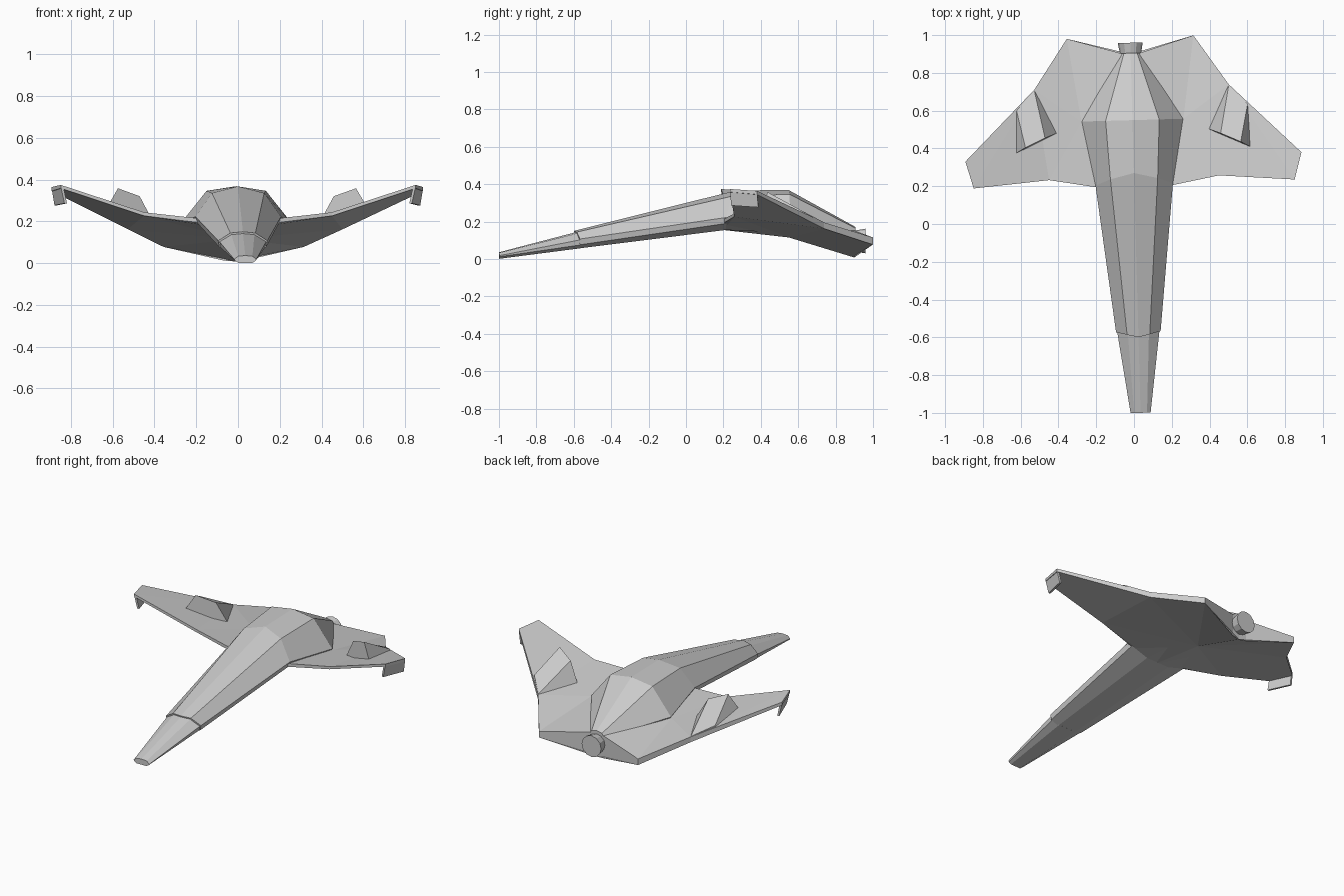
import bpy, bmesh, math

YAW = 0.028       # the whole craft is turned slightly
SHIFT = 0.007


def finish(name, bm):
    bmesh.ops.recalc_face_normals(bm, faces=bm.faces[:])
    me = bpy.data.meshes.new(name)
    bm.to_mesh(me)
    bm.free()
    ob = bpy.data.objects.new(name, me)
    bpy.context.collection.objects.link(ob)
    ob.rotation_euler.z = YAW
    ob.location.x = SHIFT
    return ob


def mirrored(name, verts, faces):
    """Build the right half and a joined mirror copy."""
    bm = bmesh.new()
    for side in (1, -1):
        vs = [bm.verts.new((x * side, y, z)) for x, y, z in verts]
        for f in faces:
            bm.faces.new([vs[i] for i in f])
    bmesh.ops.remove_doubles(bm, verts=bm.verts[:], dist=0.0005)
    return finish(name, bm)


def loft(name, stations):
    """Half sections: ridge, shoulder, upper side, lower side, belly edge, keel."""
    verts, faces = [], []
    for y, w, ws, wb, zt, zs, zu, zl, zb, dy in stations:
        verts += [(0, y + dy, zt), (ws, y + dy * 0.5, zs), (w, y, zu),
                  (w * 0.95, y, zl), (wb, y, zb), (0, y, zb)]
    n = 6
    for s in range(len(stations) - 1):
        for i in range(n - 1):
            a = s * n + i
            faces.append((a, a + 1, a + n + 1, a + n))
    last = (len(stations) - 1) * n
    faces += [tuple(range(n)), tuple(range(last, last + n))]
    return mirrored(name, verts, faces)


# nose cap: y, width, shoulder, belly, z top/shoulder/upper/lower/belly, ridge shift
loft("nose_cap", [
    (-1.0, 0.053, 0.034, 0.034, 0.036, 0.033, 0.018, 0.012, 0.001, 0),
    (-0.56, 0.113, 0.056, 0.06, 0.143, 0.138, 0.104, 0.076, 0.058, -0.03)])

# fuselage with raised rear hump
loft("fuselage", [
    (-0.57, 0.118, 0.06, 0.06, 0.15, 0.144, 0.107, 0.076, 0.057, -0.03),
    (0.21, 0.205, 0.125, 0.08, 0.367, 0.335, 0.222, 0.19, 0.155, 0.06),
    (0.55, 0.268, 0.142, 0.08, 0.368, 0.346, 0.188, 0.168, 0.14, 0),
    (0.905, 0.05, 0.035, 0.03, 0.172, 0.165, 0.14, 0.1, 0.05, 0)])

# wings: planform outline with top and bottom heights
outline = [(0.2, 0.2, 0.215, 0.195), (0.45, 0.245, 0.243, 0.226),
           (0.85, 0.212, 0.374, 0.358), (0.89, 0.355, 0.364, 0.345),
           (0.515, 0.725, 0.195, 0.162), (0.335, 0.99, 0.115, 0.077),
           (0.05, 0.905, 0.15, 0.012)]
verts = [(x, y, t) for x, y, t, b in outline] + [(x, y, b) for x, y, t, b in outline]
verts += [(0.27, 0.55, 0.18), (0, 0.2, 0.215), (0, 0.905, 0.155),          # 14-16 top
          (0, 0.2, 0.155), (0, 0.55, 0.115), (0, 0.9, 0.008)]              # 17-19 keel
faces = [(0, 1, 14), (14, 1, 4), (14, 4, 5), (14, 5, 6), (0, 14, 15),
         (15, 14, 16), (14, 6, 16), (1, 2, 4), (2, 3, 4),
         (17, 7, 8), (17, 8, 18), (18, 8, 11), (18, 11, 12), (18, 12, 19),
         (19, 12, 13), (8, 9, 11), (9, 10, 11),
         (0, 7, 17, 15), (6, 13, 19, 16)]
faces += [(i, i + 1, i + 8, i + 7) for i in range(6)]
mirrored("wings", verts, faces)

# drooped winglets
quad = [(0.85, 0.212, 0.368), (0.89, 0.355, 0.36), (0.876, 0.362, 0.276), (0.832, 0.218, 0.286)]
verts = quad + [(x - 0.012, y + 0.002, z) for x, y, z in quad]
box = [(0, 1, 2, 3), (4, 5, 6, 7)] + [(i, (i + 1) % 4, (i + 1) % 4 + 4, i + 4) for i in range(4)]
mirrored("winglets", verts, box)

# wedge-shaped wing pods: base corners, then the two front ridge points
pod = [(0.395, 0.495, 0.19), (0.62, 0.392, 0.272), (0.612, 0.618, 0.235), (0.515, 0.722, 0.185),
       (0.465, 0.468, 0.32), (0.57, 0.42, 0.358), (0.612, 0.618, 0.25), (0.515, 0.722, 0.197)]
mirrored("wing_pods", pod, [(0, 1, 5, 4), (4, 5, 6, 7), (1, 2, 6, 5),
                            (0, 4, 7, 3), (2, 3, 7, 6), (0, 1, 2, 3)])

# engine nozzle
bm = bmesh.new()
bmesh.ops.create_cone(bm, cap_ends=True, segments=12, radius1=0.066, radius2=0.05, depth=0.09)
for v in bm.verts:
    x, y, z = v.co
    v.co = (x, 0.915 - z, 0.096 + y)
finish("engine_nozzle", bm)
